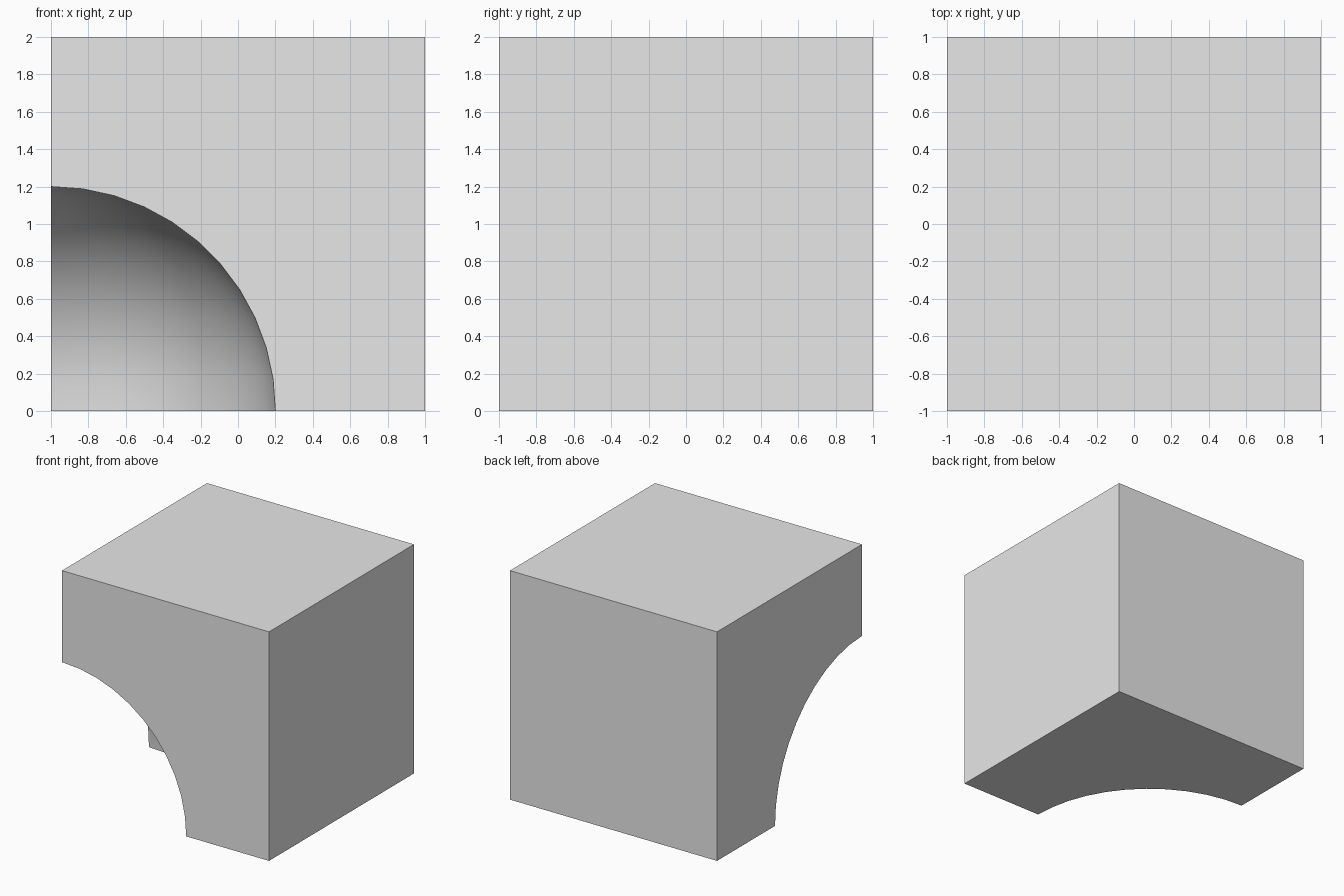
import bpy, bmesh
from math import sin, cos, pi, radians
from mathutils import Vector

old = bpy.data.objects.get("Cube")
if old:
    bpy.data.objects.remove(old, do_unlink=True)

SIZE, RADIUS, STEPS = 2.0, 1.2, 11
corner = Vector((-1, -1, 0))      # centre of the scooped-out sphere

grey = bpy.data.materials.new("light grey")
grey.use_nodes = True
colour = (0.8, 0.8, 0.8, 1)
grey.diffuse_color = colour
grey.node_tree.nodes["Principled BSDF"].inputs["Base Color"].default_value = colour

bm = bmesh.new()


def vert(x, y, z):
    return bm.verts.new(corner + Vector((x, y, z)))


# Spherical hollow: one octant of latitude rings closed by a pole
pole = vert(0, 0, RADIUS)
rings = []
for i in range(STEPS):
    lat = i * pi / 2 / STEPS
    rings.append([vert(RADIUS * cos(lat) * cos(j * pi / 2 / STEPS),
                       RADIUS * cos(lat) * sin(j * pi / 2 / STEPS),
                       RADIUS * sin(lat)) for j in range(STEPS + 1)])
hollow = []
for low, high in zip(rings, rings[1:]):
    for j in range(STEPS):
        hollow.append(bm.faces.new((low[j], high[j], high[j + 1], low[j + 1])))
for j in range(STEPS):
    hollow.append(bm.faces.new((rings[-1][j], pole, rings[-1][j + 1])))

# Remaining block corners, named by the axes they extend along
s = SIZE
px, py, pz = vert(s, 0, 0), vert(0, s, 0), vert(0, 0, s)
pxy, pxz, pyz, pxyz = vert(s, s, 0), vert(s, 0, s), vert(0, s, s), vert(s, s, s)

# Three full sides
for side in ((px, pxy, pxyz, pxz), (py, pyz, pxyz, pxy), (pz, pxz, pxyz, pyz)):
    bm.faces.new(side)

# Three sides bitten by the hollow
front_arc = [r[0] for r in rings] + [pole]
side_arc = [r[-1] for r in rings] + [pole]
bm.faces.new(front_arc + [pz, pxz, px])
bm.faces.new(side_arc + [pz, pyz, py])
bm.faces.new(rings[0] + [py, pxy, px])

bmesh.ops.recalc_face_normals(bm, faces=bm.faces)
mesh = bpy.data.meshes.new("scooped_block")
bm.to_mesh(mesh)
bm.free()
mesh.materials.append(grey)

block = bpy.data.objects.new("scooped_block", mesh)
bpy.context.collection.objects.link(block)
bpy.ops.object.select_all(action='DESELECT')
block.select_set(True)
bpy.context.view_layer.objects.active = block
bpy.ops.object.shade_smooth_by_angle(angle=radians(30))
